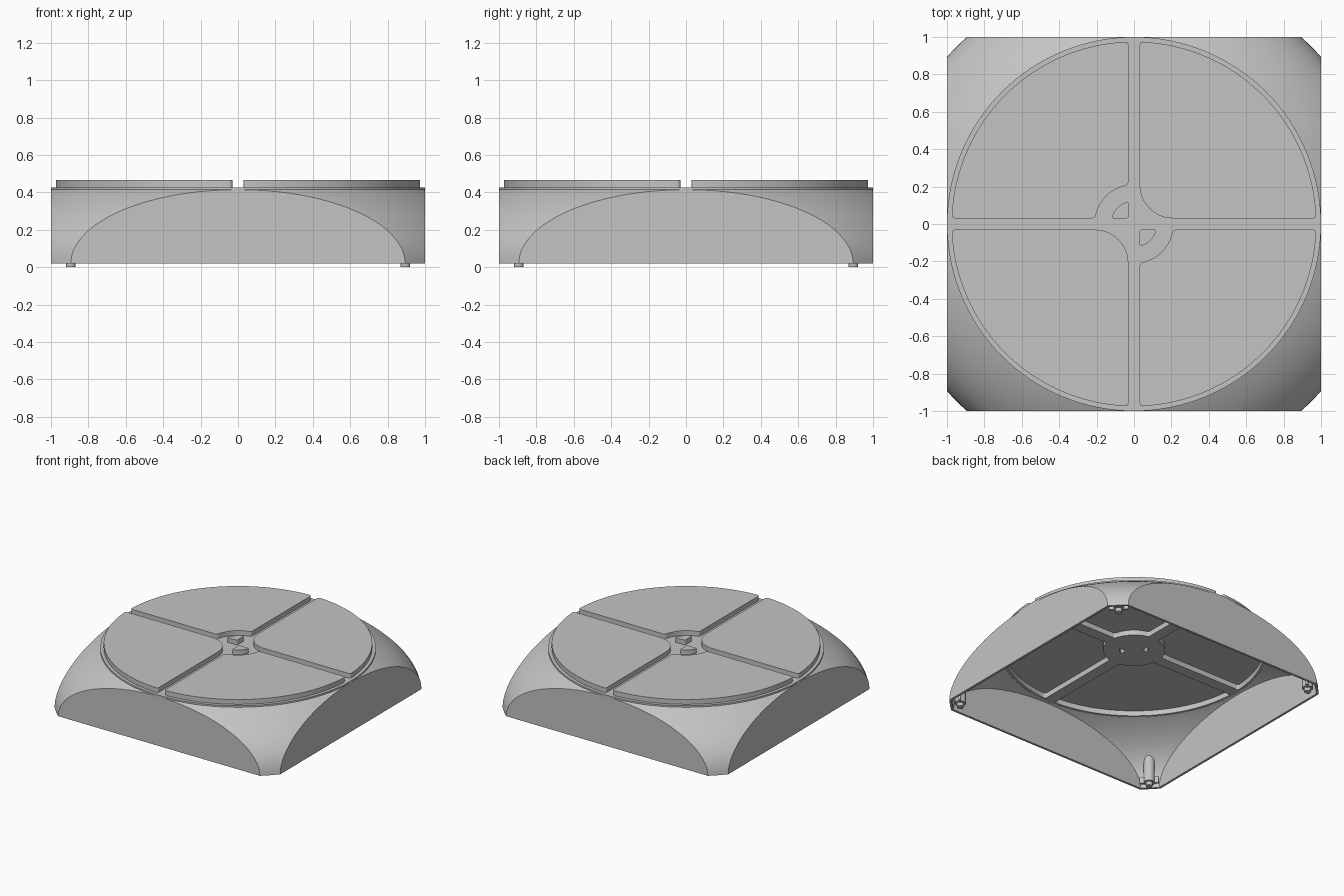
import bpy, bmesh
from math import sin, cos, asin, pi, sqrt
from mathutils import Vector, Matrix

if "Cube" in bpy.data.objects:
    bpy.data.objects.remove(bpy.data.objects["Cube"])

grey = bpy.data.materials.new("plain grey")
grey.use_nodes = True
grey.diffuse_color = (0.55, 0.55, 0.55, 1)
grey.node_tree.nodes["Principled BSDF"].inputs["Base Color"].default_value = grey.diffuse_color

BASE, RIM = 0.02, 0.416           # bottom of the walls, top of the dome
DOME_R, DOME_H = sqrt(1.8), 0.592  # semi-axes of the dome
GAP = 0.03                         # half width of the channels between pads


def make(name, bm):
    bmesh.ops.remove_doubles(bm, verts=bm.verts, dist=1e-5)
    bmesh.ops.recalc_face_normals(bm, faces=bm.faces)
    me = bpy.data.meshes.new(name)
    bm.to_mesh(me)
    bm.free()
    me.materials.append(grey)
    ob = bpy.data.objects.new(name, me)
    bpy.context.collection.objects.link(ob)
    return ob


def lathe(name, profile, steps=96):
    bm = bmesh.new()
    vs = [bm.verts.new((r, 0, z)) for r, z in profile]
    es = [bm.edges.new(p) for p in zip(vs, vs[1:])]
    bmesh.ops.spin(bm, geom=vs + es, cent=(0, 0, 0), axis=(0, 0, 1),
                   angle=2 * pi, steps=steps)
    return make(name, bm)


def box(name, size, centre, turn=0):
    bm = bmesh.new()
    m = Matrix.Translation(centre) @ Matrix.Rotation(turn, 4, 'Z') @ Matrix.Diagonal((*size, 1))
    bmesh.ops.create_cube(bm, size=1, matrix=m)
    return make(name, bm)


def boolean(ob, cutters, operation):
    for c in cutters:
        m = ob.modifiers.new("cut", 'BOOLEAN')
        m.operation, m.solver, m.object = operation, 'EXACT', c
    bpy.context.view_layer.update()
    deps = bpy.context.evaluated_depsgraph_get()
    me = bpy.data.meshes.new_from_object(ob.evaluated_get(deps))
    ob.modifiers.clear()
    ob.data = me


def rounded(prev, p, nxt, r, n):
    """Points of a corner p rounded by r."""
    a = p + (prev - p).normalized() * r
    b = p + (nxt - p).normalized() * r
    c = a + b - p
    return [c + (a - c) * cos(t) + (b - c) * sin(t)
            for t in (pi / 2 * i / n for i in range(n + 1))]


def arc(r, gap, n):
    a = asin(gap / r)
    return [Vector((r * cos(t), r * sin(t)))
            for t in (a + (pi / 2 - 2 * a) * i / n for i in range(n + 1))]


def sector(name, quadrant, outer, inner, gap, z0, z1, small, big=0, n=32):
    """Quarter-disc prism; inner = 0 gives a corner rounded by big."""
    corners = {}
    pts = arc(outer, gap, n)
    corners[0] = corners[n] = small
    if inner:
        tail = arc(inner, gap, 8)[::-1]
        corners[n + 1] = corners[n + 9] = small
    else:
        tail = [Vector((gap, gap))]
        corners[n + 1] = big or small
    pts += tail
    outline = []
    for i, p in enumerate(pts):
        if i in corners:
            r = corners[i]
            outline += rounded(pts[i - 1], p, pts[(i + 1) % len(pts)], r, 12 if r > 0.1 else 4)
        else:
            outline.append(p)
    bm = bmesh.new()
    face = bm.faces.new([bm.verts.new((p.x, p.y, z0)) for p in outline])
    ext = bmesh.ops.extrude_face_region(bm, geom=[face])
    top = [v for v in ext["geom"] if isinstance(v, bmesh.types.BMVert)]
    bmesh.ops.translate(bm, verts=top, vec=(0, 0, z1 - z0))
    bmesh.ops.rotate(bm, verts=bm.verts, matrix=Matrix.Rotation(quadrant * pi / 2, 3, 'Z'))
    return make(name, bm)


def dome_curve(a, h, top, n=18):
    zs = [(top - BASE) * sin(pi / 2 * i / n) for i in range(n + 1)]
    return [(a * sqrt(1 - (z / h) ** 2), BASE + z) for z in zs]


parts, helpers = [], []

# Hollow shell: a dome trimmed to a square
shell = lathe("shell", [(0, BASE)] + dome_curve(DOME_R, DOME_H, RIM) + [(0, RIM)])
trim = box("trim", (2, 2, 2), (0, 0, 0))
boolean(shell, [trim], 'INTERSECT')
wall = 0.018
curve = dome_curve(DOME_R - wall, DOME_H - wall, 0.411)
cavity = lathe("cavity", [(0, -0.1), (curve[0][0], -0.1)] + curve + [(curve[-1][0], 0.5), (0, 0.5)])
inner_trim = box("inner_trim", (2 - 2 * wall, 2 - 2 * wall, 2), (0, 0, 0))
boolean(cavity, [inner_trim], 'INTERSECT')
boolean(shell, [cavity], 'DIFFERENCE')
parts.append(shell)
helpers += [trim, cavity, inner_trim]

# Round top plate
plate = lathe("top_plate", [(0, 0.412), (1, 0.412), (1, 0.427), (0, 0.427)], 128)
parts.append(plate)

# Four raised pads, hollow underneath, and two small buttons in the middle
recesses = []
for q in range(4):
    scooped = q % 2
    pad = sector(f"pad_{q + 1}", q, 0.975, 0.21 if scooped else 0, GAP, 0.426, 0.465, 0.018, 0.18)
    recess = sector(f"pad_recess_{q + 1}", q, 0.95, 0.225, 0.045, 0.38, 0.453, 0.015)
    boolean(pad, [recess], 'DIFFERENCE')
    parts.append(pad)
    recesses.append(recess)
    if scooped:
        button = sector(f"button_{q + 1}", q, 0.124, 0, GAP, 0.426, 0.465, 0.012, n=8)
        hollow = sector(f"button_recess_{q + 1}", q, 0.105, 0, 0.042, 0.38, 0.453, 0.006, n=8)
        boolean(button, [hollow], 'DIFFERENCE')
        parts.append(button)
        recesses.append(hollow)
boolean(plate, recesses, 'DIFFERENCE')
helpers += recesses

# Corner posts meeting the dome, each with a rib and a foot
for i, (sx, sy) in enumerate([(1, 1), (-1, 1), (-1, -1), (1, -1)], 1):
    x, y = 0.895 * sx, 0.895 * sy
    for name, r, z0, z1 in (("post", 0.04, 0.03, 0.1), ("foot", 0.025, 0, 0.04)):
        bm = bmesh.new()
        bmesh.ops.create_cone(bm, cap_ends=True, segments=24, radius1=r, radius2=r, depth=z1 - z0,
                              matrix=Matrix.Translation((x, y, (z0 + z1) / 2)))
        if name == "post":
            for v in bm.verts:
                if v.co.z > 0.09:
                    d2 = v.co.x ** 2 + v.co.y ** 2
                    v.co.z = BASE + DOME_H * sqrt(1 - d2 / DOME_R ** 2) - 0.012
        parts.append(make(f"corner_{name}_{i}", bm))
    parts.append(box(f"corner_rib_{i}", (0.14, 0.018, 0.05), (x, y, 0.05), -sx * sy * pi / 4))

for h in helpers:
    bpy.data.objects.remove(h)

bpy.ops.object.select_all(action='DESELECT')
for p in parts:
    p.select_set(True)
bpy.context.view_layer.objects.active = shell
bpy.ops.object.shade_smooth_by_angle(angle=pi / 6)
